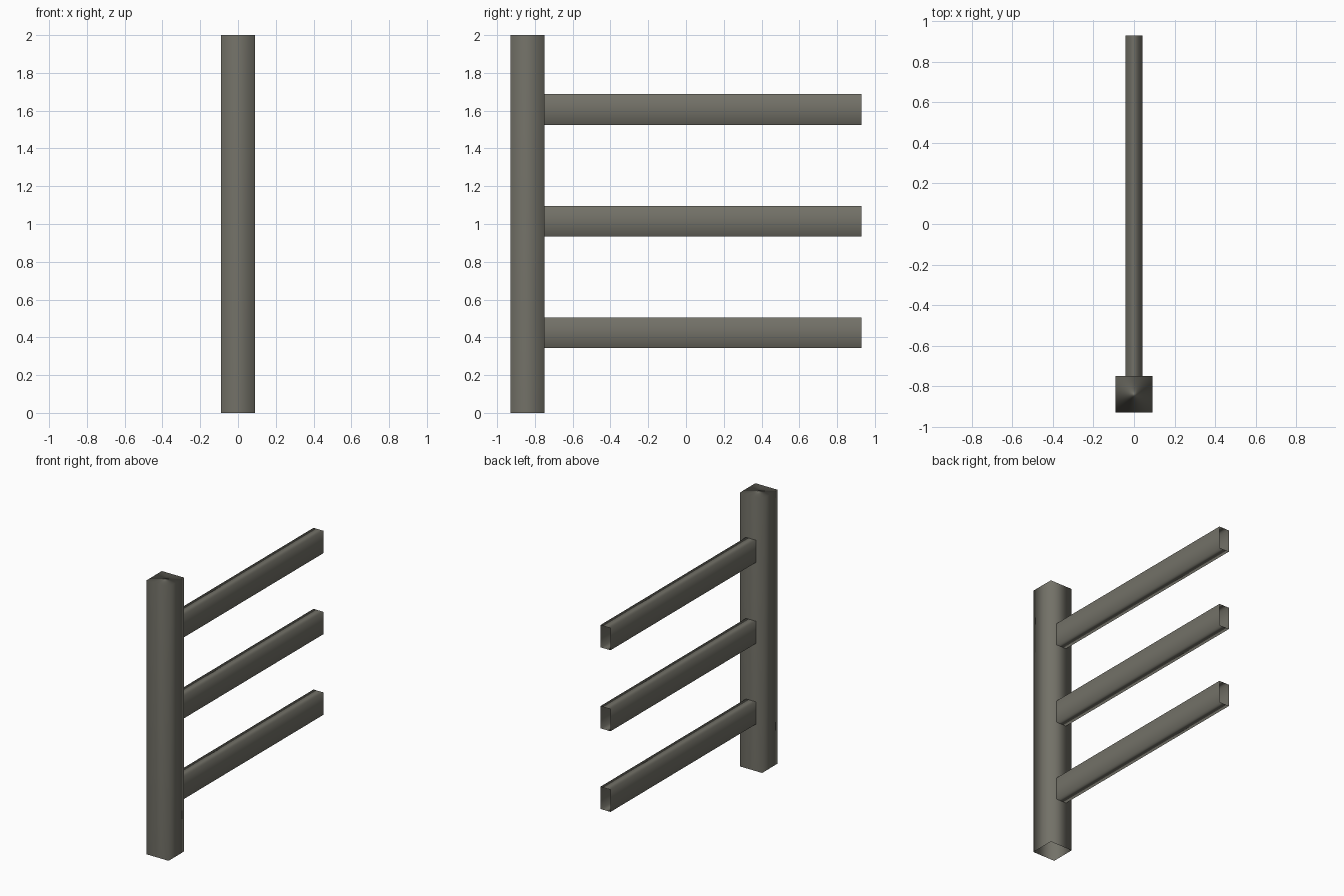
import bpy, bmesh

if "Cube" in bpy.data.objects:
    bpy.data.objects.remove(bpy.data.objects["Cube"])

# Single weathered grey-brown colour
grey = bpy.data.materials.new("weathered_grey")
grey.diffuse_color = (0.17, 0.165, 0.137, 1.0)
grey.use_nodes = True
grey.node_tree.nodes["Principled BSDF"].inputs["Base Color"].default_value = grey.diffuse_color


def open_beam(name, lo, hi, is_open):
    """Box from lo to hi, without the faces whose normal passes is_open, softly shaded."""
    bm = bmesh.new()
    bmesh.ops.create_cube(bm, size=1)
    for v in bm.verts:
        v.co = [(a + b) / 2 + c * (b - a) for a, b, c in zip(lo, hi, v.co)]
    bm.normal_update()
    ends = [f for f in bm.faces if is_open(f.normal)]
    bmesh.ops.delete(bm, geom=ends, context='FACES')
    for f in bm.faces:
        f.smooth = True
    mesh = bpy.data.meshes.new(name)
    bm.to_mesh(mesh)
    bm.free()
    mesh.materials.append(grey)
    obj = bpy.data.objects.new(name, mesh)
    bpy.context.collection.objects.link(obj)
    # Large side faces dominate the rounded shading
    mod = obj.modifiers.new("area_normals", 'WEIGHTED_NORMAL')
    mod.mode = 'FACE_AREA'
    mod.weight = 50
    return obj


# Upright post, open underneath
open_beam("post", (-0.09, -0.93, 0), (0.09, -0.75, 2), lambda n: n.z < -0.5)

# Three horizontal rails, open at both ends
for i, z in enumerate((0.425, 1.014, 1.606)):
    open_beam(f"rail_{i + 1}", (-0.041, -0.75, z - 0.081), (0.041, 0.93, z + 0.081),
              lambda n: abs(n.y) > 0.5)
